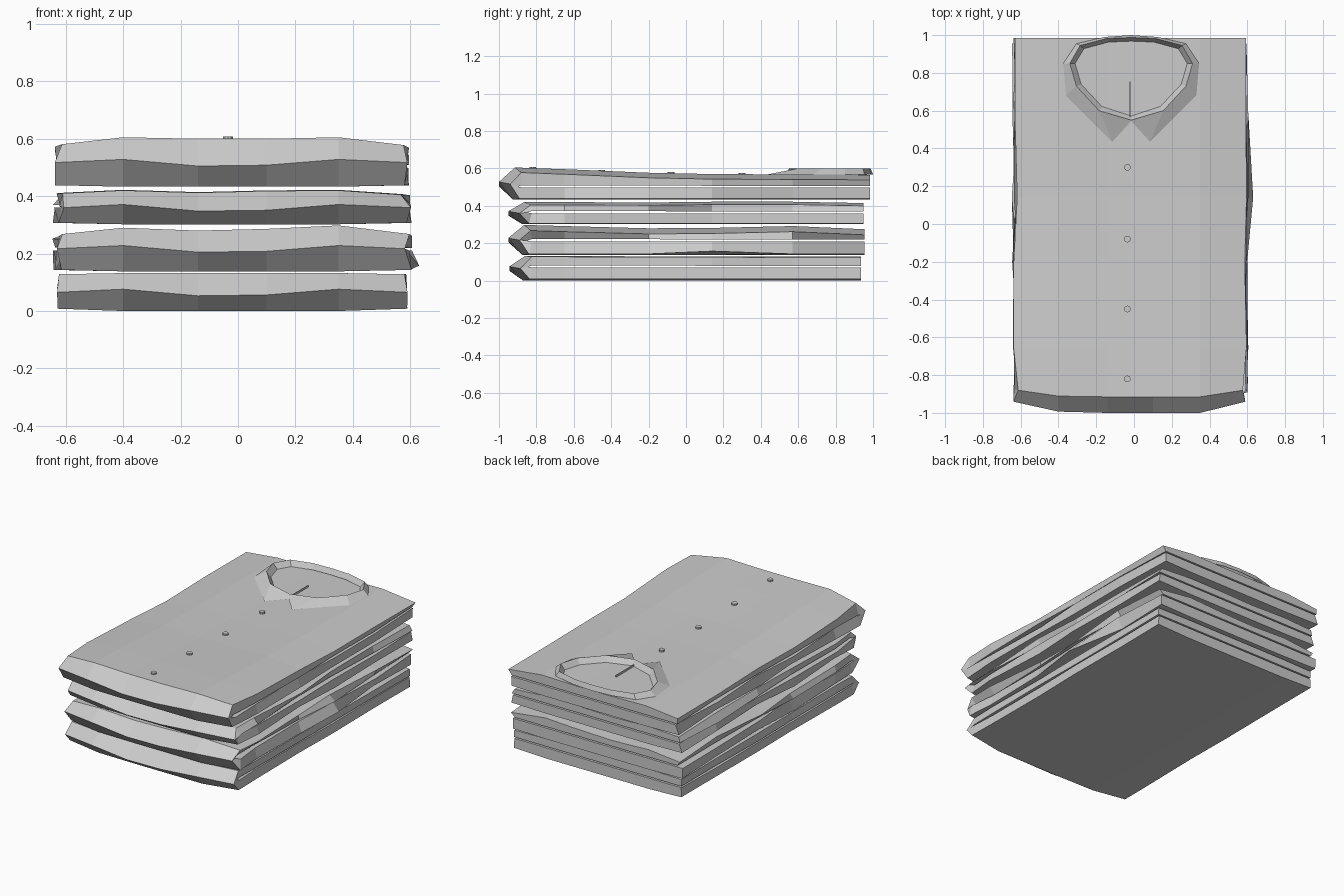
import bpy, bmesh, random

if "Cube" in bpy.data.objects:
    bpy.data.objects.remove(bpy.data.objects["Cube"])

random.seed(4)
X = [-.625, -.4, -.14, .1, .35, .585]
EDGE = [.035, .004, 0, 0, 0, .035]          # front corners pulled in
NOSE_Z = [.004, .015, -.008, -.005, .015, .004]


def make_object(name, verts, faces):
    bm = bmesh.new()
    vs = [bm.verts.new(v) for v in verts]
    for f in faces:
        bm.faces.new([vs[i] for i in f])
    bmesh.ops.recalc_face_normals(bm, faces=bm.faces)
    me = bpy.data.meshes.new(name)
    bm.to_mesh(me)
    bm.free()
    ob = bpy.data.objects.new(name, me)
    bpy.context.collection.objects.link(ob)
    return ob


# One garment: a thick slab folded at the front, open along sides and back
def folded_shirt(name, z0, slit, tops, nose, back, crown, bulge=0, jit=.012):
    Y = [nose + .085, -.65, -.2, .14, .57, back]
    m = len(Y)
    n = 2 * m + 1
    verts, faces = [], []
    for i, x in enumerate(X):
        end = i in (0, len(X) - 1)
        sign = -1 if i == 0 else 1

        def vert(y, z, push=0):
            dx = sign * (random.uniform(-jit, jit) + push) if end else 0
            verts.append((x + dx, y, z))

        lift = .008 if end and z0 < .1 else (.005 if end else 0)
        # outer skin: top, front fold, underside
        for j in reversed(range(m)):
            vert(Y[j] + (EDGE[i] if j == 0 else 0), tops[j] + crown[i])
        vert(nose + EDGE[i] * 1.7, (z0 + tops[0]) / 2 - .005 + NOSE_Z[i])
        for j in range(m):
            push = bulge if (j == 3 and i == len(X) - 1) else 0
            y = Y[j] + (EDGE[i] - .01 if j == 0 else 0)
            vert(y, z0 + lift + (.015 if push else 0), push)
        # inner skin of the fold
        for j in reversed(range(m)):
            vert(Y[j] + (.04 if j == 0 else 0), slit + (.007 if j < 3 else .004))
        vert(nose + .1, slit)
        for j in range(m):
            push = bulge * .4 if (j == 3 and i == len(X) - 1) else 0
            vert(Y[j] + (.04 if j == 0 else 0), slit - .005, push)
    s = 2 * n
    for i in range(len(X) - 1):
        a, b = i * s, (i + 1) * s
        for k in range(n - 1):
            faces.append((a + k, a + k + 1, b + k + 1, b + k))
            faces.append((a + n + k, b + n + k, b + n + k + 1, a + n + k + 1))
        for k in (0, n - 1):
            faces.append((a + k, b + k, b + n + k, a + n + k))
    for a in (0, (len(X) - 1) * s):
        for k in range(n - 1):
            faces.append((a + k, a + k + 1, a + n + k + 1, a + n + k))
    return make_object(name, verts, faces)


folded_shirt("bottom_shirt", 0, .075, [.132, .132, .13, .13, .128, .128],
             -.945, .935, [-.004, 0, 0, 0, 0, -.004], jit=.006)
folded_shirt("second_shirt", .138, .215, [.298, .292, .28, .282, .292, .275],
             -.95, .955, [-.03, -.008, -.018, -.012, 0, -.03], bulge=.055, jit=.022)
folded_shirt("third_shirt", .302, .365, [.42, .42, .418, .422, .422, .415],
             -.95, .95, [-.01, 0, -.008, -.002, 0, -.015], jit=.02)
folded_shirt("top_shirt", .433, .503, [.603, .594, .575, .568, .566, .564],
             -1, .985, [-.022, .002, -.003, -.003, .002, -.025], jit=.014)

# Collar: outer fall with pointed tip, rim and inner stand, mirrored
fall = [(0, .545), (.1, .435), (.345, .68), (.36, .85), (.29, .955), (.14, .99), (0, 1)]
rim = [(0, .55), (.17, .6), (.29, .73), (.325, .85), (.27, .945), (.13, .982), (0, .987)]
stand = [(0, .572), (.155, .622), (.265, .74), (.297, .85), (.25, .928), (.12, .963), (0, .968)]
k = len(rim)
cv = [(x, y, z) for row, z in ((fall, .568), (rim, .6), (stand, .566)) for x, y in row]
cf = [(r * k + i, r * k + i + 1, (r + 1) * k + i + 1, (r + 1) * k + i)
      for r in range(2) for i in range(k - 1)]
collar = make_object("collar", cv, cf)
collar.location.x = -.015
collar.modifiers.new("mirror", 'MIRROR')

# Front opening seam inside the collar
bpy.ops.mesh.primitive_cube_add(size=1, location=(-.022, .66, .57))
seam = bpy.context.object
seam.name = "opening_seam"
seam.scale = (.005, .19, .012)

# Buttons down the front
for i, (y, z) in enumerate([(.3, .57), (-.08, .573), (-.45, .586), (-.82, .6)]):
    bpy.ops.mesh.primitive_cylinder_add(vertices=10, radius=.018, depth=.014,
                                        location=(-.035, y, z))
    bpy.context.object.name = f"button_{i + 1}"
